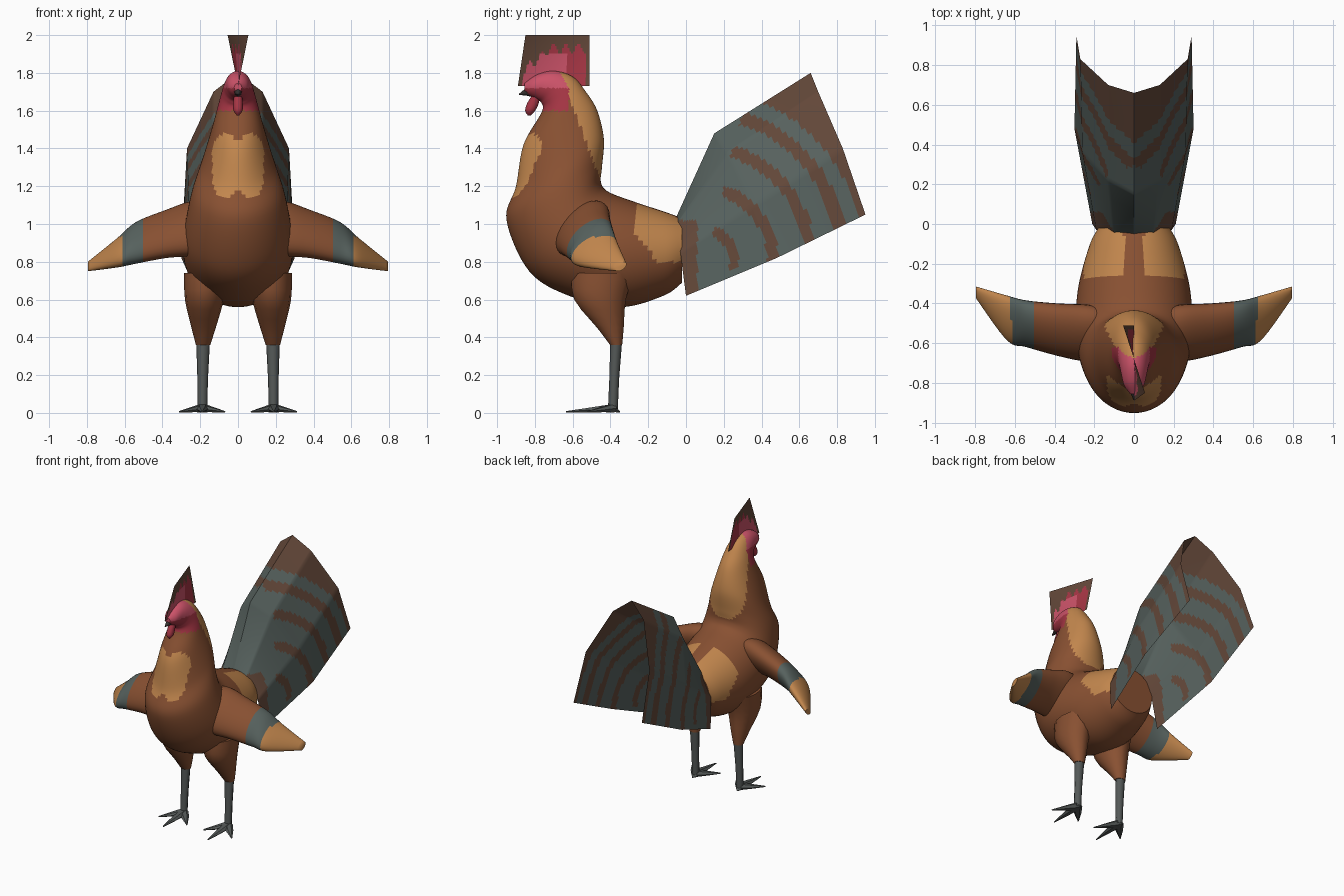
import bpy, bmesh, math
from mathutils import Vector

if "Cube" in bpy.data.objects:
    bpy.data.objects.remove(bpy.data.objects["Cube"])


def material(name, r, g, b):
    m = bpy.data.materials.new(name)
    m.diffuse_color = (r, g, b, 1)
    m.use_nodes = True
    m.node_tree.nodes["Principled BSDF"].inputs["Base Color"].default_value = m.diffuse_color
    return m


MATS = [material("chestnut_feather", .25, .082, .032),
        material("golden_feather", .54, .24, .075),
        material("teal_feather", .095, .122, .113),
        material("tail_brown", .125, .064, .041),
        material("comb_red", .38, .036, .058),
        material("face_pink", .60, .085, .14),
        material("leg_grey", .09, .10, .097),
        material("beak_dark", .035, .03, .028)]
BROWN, GOLD, TEAL, TAIL, RED, PINK, GREY, DARK = range(8)


def finish(name, bm, paint, closed=True, angle=50):
    """Colour faces by a rule on their centres and make the object."""
    if closed:
        bmesh.ops.recalc_face_normals(bm, faces=bm.faces)
    for f in bm.faces:
        f.material_index = paint(f.calc_center_median()) if callable(paint) else paint
    me = bpy.data.meshes.new(name)
    bm.to_mesh(me)
    bm.free()
    for m in MATS:
        me.materials.append(m)
    ob = bpy.data.objects.new(name, me)
    bpy.context.collection.objects.link(ob)
    bpy.context.view_layer.objects.active = ob
    ob.select_set(True)
    bpy.ops.object.shade_smooth_by_angle(angle=math.radians(angle))
    ob.select_set(False)
    return ob


def spline(rows, steps):
    """Smooth interpolation through rows of numbers."""
    out = []
    for i in range(len(rows) - 1):
        a, b, c, d = (rows[max(0, min(len(rows) - 1, i + k))] for k in (-1, 0, 1, 2))
        for s in range(steps):
            t = s / steps
            out.append([.5 * (2 * q + (r - p) * t + (2 * p - 5 * q + 4 * r - w) * t * t
                              + (3 * q - p - 3 * r + w) * t ** 3)
                        for p, q, r, w in zip(a, b, c, d)])
    return out + [rows[-1]]


def loft(name, rings, sides, steps, paint, angle=50):
    """Skin over rings given as centre, first axis and second axis."""
    bm = bmesh.new()
    loops = []
    for r in spline([[*c, *u, *v] for c, u, v in rings], steps):
        c, u, v = Vector(r[:3]), Vector(r[3:6]), Vector(r[6:])
        loops.append([bm.verts.new(c + u * math.cos(k * math.tau / sides)
                                   + v * math.sin(k * math.tau / sides)) for k in range(sides)])
    for a, b in zip(loops, loops[1:]):
        for k in range(sides):
            j = (k + 1) % sides
            bm.faces.new((a[k], a[j], b[j], b[k]))
    bm.faces.new(loops[0])
    bm.faces.new(loops[-1])
    return finish(name, bm, paint, True, angle)


def sheet(name, rows, paint):
    """Thin open surface from a grid of points."""
    bm = bmesh.new()
    grid = [[bm.verts.new(p) for p in row] for row in rows]
    for a, b in zip(grid, grid[1:]):
        for k in range(len(a) - 1):
            bm.faces.new((a[k], a[k + 1], b[k + 1], b[k]))
    return finish(name, bm, paint, False)


def lerp_rows(rows, n):
    return [[p + (q - p) * s / n for p, q in zip(a, b)]
            for a, b in zip(rows, rows[1:]) for s in range(n)] + [list(rows[-1])]


# Body, neck and head: top y, top z, bottom y, bottom z, half width
BODY = [(-.02, 1.03, -.02, .69, .18), (-.10, 1.06, -.12, .62, .225),
        (-.28, 1.12, -.35, .56, .28), (-.41, 1.17, -.62, .62, .295),
        (-.45, 1.22, -.83, .75, .28), (-.445, 1.30, -.95, 1.02, .245),
        (-.435, 1.45, -.90, 1.20, .19), (-.47, 1.60, -.86, 1.42, .135),
        (-.53, 1.70, -.765, 1.59, .10), (-.60, 1.78, -.765, 1.64, .08),
        (-.70, 1.81, -.79, 1.66, .066), (-.79, 1.79, -.83, 1.68, .05),
        (-.855, 1.745, -.855, 1.70, .02)]


def body_paint(p):
    x, y, z = abs(p.x), p.y, p.z
    if z > 1.60 and y < -.62 - max(0, z - 1.72) * .6:
        return PINK if z > 1.72 else RED
    if z > 1.24 and y > -.455 - (z - 1.24) * .38:
        return GOLD
    lobe = ((x - .065) / .072) ** 2 + ((z - 1.31) / .165) ** 4
    if y < -.7 and lobe < 1:
        return GOLD
    if y > -.265 and x > .05 and z > .80 + max(0, -.15 - y) * 1.2:
        return GOLD
    return BROWN


loft("body", [((0, (ty + by) / 2, (tz + bz) / 2), (w, 0, 0), (0, (ty - by) / 2, (tz - bz) / 2))
              for ty, tz, by, bz, w in BODY], 64, 8, body_paint)

# Beak and wattle
loft("beak", [((0, -.80, 1.70), (.032, 0, 0), (0, 0, .032)),
              ((0, -.845, 1.70), (.02, 0, 0), (0, 0, .02)),
              ((0, -.885, 1.685), (.003, 0, 0), (0, 0, .003))], 8, 2, DARK)
loft("wattle", [((0, -.79, 1.69), (.02, 0, 0), (0, .02, 0)),
                ((0, -.81, 1.64), (.025, 0, 0), (0, .032, 0)),
                ((0, -.825, 1.60), (.024, 0, 0), (0, .028, 0)),
                ((0, -.83, 1.575), (.006, 0, 0), (0, .008, 0))], 10, 3, RED)


# Comb: a twisted upright sheet with a scalloped red shape on it
def comb_paint(p):
    y, z = p.y, p.z
    top = 1.80 + .13 * min(1, max(0, (y + .87) / .15)) + .025 * math.cos((y + .70) * math.tau / .065)
    if -.865 < y < -.53 and z < top:
        return RED if y > -.63 or z > 1.90 else PINK
    return TAIL


comb = []
for i in range(37):
    s = i / 36
    low = Vector((0, -.89 + .38 * s, 1.73))
    high = Vector((.055 - .11 * s, -.85 + .34 * s, 2.0))
    comb.append([low.lerp(high, k / 28) for k in range(29)])
sheet("comb", comb, comb_paint)


# Tail: arched sheet, three arches from ridge to lower corner
def tail_paint(p):
    y, z = p.y, p.z
    dy, dz = y - .1, (z - .8) * .93
    r = math.hypot(dy, dz)
    if r > .84 or (y < .06 and z < 1.02):
        return TAIL
    if math.atan2(dz, dy) < math.radians(75):
        for lo, hi in ((.13, .18), (.33, .39), (.53, .59), (.70, .765)):
            if lo < r < hi and z > .70 + .25 * y:
                return TAIL
    return TEAL


ARCHES = [[(0, -.05, 1.04), (.10, -.05, 1.00), (.19, -.03, .85), (.21, 0, .62)],
          [(0, .15, 1.48), (.13, .22, 1.38), (.26, .36, 1.10), (.30, .48, .82)],
          [(0, .66, 1.80), (.13, .70, 1.70), (.27, .83, 1.40), (.29, .95, 1.05)]]
half = [lerp_rows(a, 16) for a in ARCHES]
full = [[[-x, y, z] for x, y, z in reversed(h[1:])] + h for h in half]
columns = [lerp_rows([full[k][i] for k in range(3)], 28) for i in range(len(full[0]))]
sheet("tail", columns, tail_paint)


# Wings: x, front y, back y, low z, high z
WING = [(.15, -.68, -.42, .85, 1.12), (.25, -.69, -.405, .83, 1.12), (.38, -.665, -.40, .82, 1.075),
        (.54, -.62, -.385, .79, 1.01), (.64, -.585, -.36, .77, .925), (.795, -.375, -.315, .75, .80)]


def wing_paint(p):
    x = abs(p.x)
    if x > .62 + .1 * (p.y + .48):
        return GOLD
    return TEAL if x > .51 else BROWN


# Paired parts
for side, sx in (("right", 1), ("left", -1)):
    rings = []
    for x, y0, y1, z0, z1 in WING:
        a, b = (y1 - y0) / 2, (z1 - z0) / 2
        rings.append(((sx * x, (y0 + y1) / 2, (z0 + z1) / 2), (0, a, .5 * b), (0, 0, .87 * b)))
    loft(side + "_wing", rings, 32, 8, wing_paint)

    # Thigh and shank: x, y, z, x radius, y radius
    def limb(name, rows, sides, steps, mat):
        loft(name, [((sx * x, y, z), (rx, 0, 0), (0, ry, 0)) for x, y, z, rx, ry in rows],
             sides, steps, mat)

    limb(side + "_thigh", [(.17, -.44, .74, .115, .17), (.178, -.455, .60, .103, .14),
                           (.182, -.40, .45, .064, .072), (.185, -.37, .36, .038, .033)], 14, 3, BROWN)
    limb(side + "_shank", [(.185, -.37, .37, .036, .031), (.187, -.38, .18, .028, .026),
                           (.188, -.387, .02, .025, .026)], 8, 1, GREY)

    # Toes fan out from the ankle
    root = Vector((sx * .188, -.39, .025))
    for n, (tx, ty) in enumerate(((.19, -.635), (.31, -.52), (.07, -.52), (.19, -.35))):
        tip = Vector((sx * tx, ty, .006))
        across = (tip - root).cross(Vector((0, 0, 1))).normalized()
        rings = [(root, across * .035, (0, 0, .025)),
                 (root.lerp(tip, .45), across * .026, (0, 0, .015)),
                 (tip, across * .004, (0, 0, .004))]
        loft(f"{side}_toe_{n + 1}", rings, 6, 1, GREY, 30)
